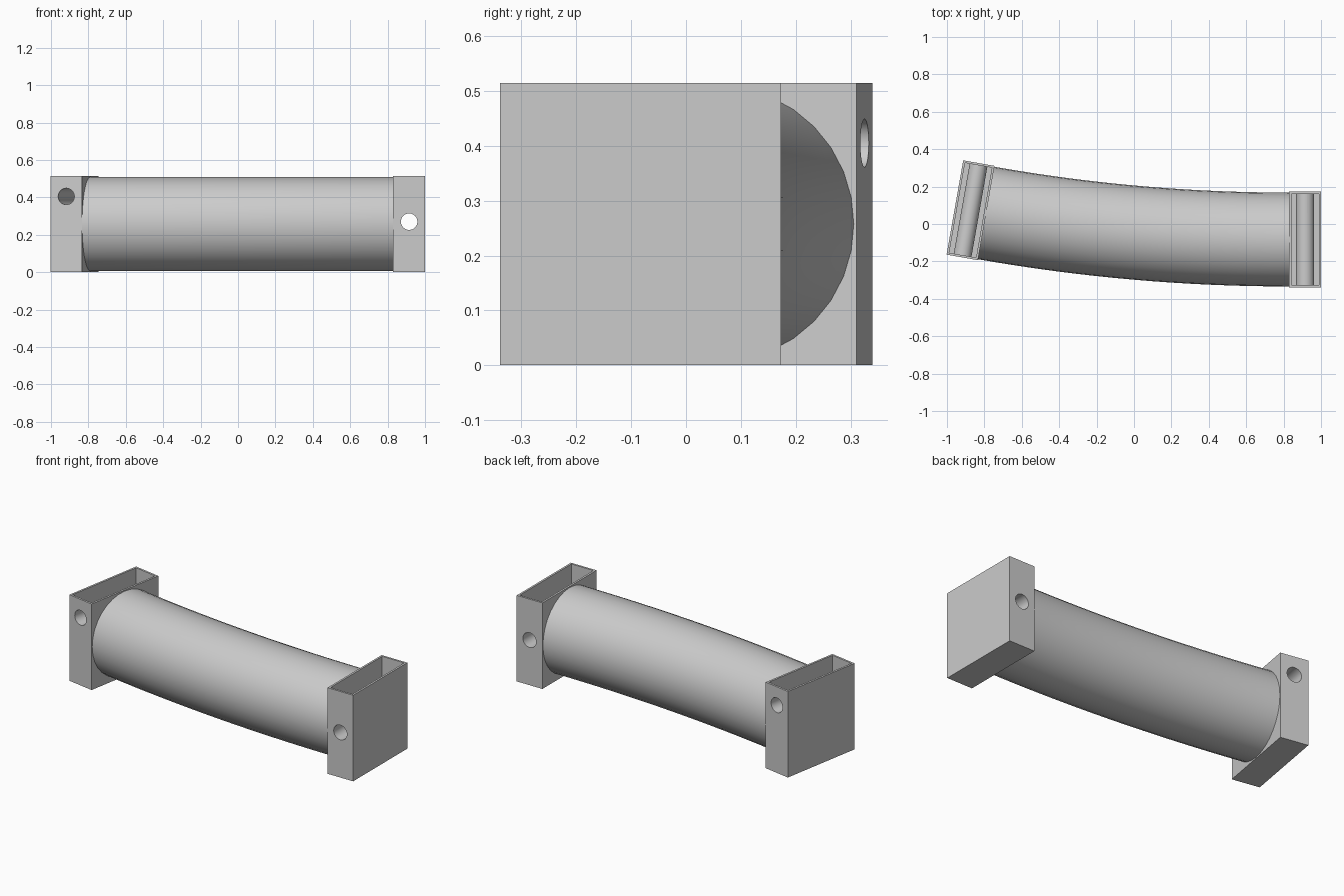
import bpy, bmesh, math
from mathutils import Matrix, Vector

if "Cube" in bpy.data.objects:
    bpy.data.objects.remove(bpy.data.objects["Cube"])

# Main dimensions
THICK, WIDTH, HEIGHT, WALL = 0.17, 0.512, 0.515, 0.012
TUBE_R, HOLE_R, SLEEVE_R = 0.251, 0.044, 0.048
BEND, BEND_R = math.radians(10), 9.33
START = Vector((0.83, -0.083, HEIGHT / 2))

grey = bpy.data.materials.new("plain grey")
grey.use_nodes = True
colour = (0.6, 0.6, 0.6, 1)
grey.diffuse_color = colour
grey.node_tree.nodes["Principled BSDF"].inputs["Base Color"].default_value = colour


def make(name, bm):
    bmesh.ops.recalc_face_normals(bm, faces=bm.faces)
    mesh = bpy.data.meshes.new(name)
    bm.to_mesh(mesh)
    bm.free()
    mesh.materials.append(grey)
    obj = bpy.data.objects.new(name, mesh)
    bpy.context.collection.objects.link(obj)
    return obj


def box(name, size, z):
    bm = bmesh.new()
    bmesh.ops.create_cube(bm, size=1, matrix=Matrix.Translation((0, 0, z)) @ Matrix.Diagonal((*size, 1)))
    return make(name, bm)


def rod(name, radius, length, z):
    bm = bmesh.new()
    place = Matrix.Translation((0, 0, z)) @ Matrix.Rotation(math.pi / 2, 4, "X")
    bmesh.ops.create_cone(bm, cap_ends=True, segments=32, radius1=radius, radius2=radius,
                          depth=length, matrix=place)
    return make(name, bm)


def combine(target, tool, operation):
    mod = target.modifiers.new("combine", "BOOLEAN")
    mod.operation, mod.solver, mod.object = operation, "EXACT", tool
    graph = bpy.context.evaluated_depsgraph_get()
    mesh = bpy.data.meshes.new_from_object(target.evaluated_get(graph))
    target.modifiers.clear()
    target.data = mesh
    bpy.data.objects.remove(tool)


def smooth(obj):
    bpy.ops.object.select_all(action="DESELECT")
    obj.select_set(True)
    bpy.context.view_layer.objects.active = obj
    bpy.ops.object.shade_smooth_by_angle(angle=math.radians(30))


def end_case(name, centre, angle, hole_z):
    """Open-topped case with a hollow sleeve crossing from front to back."""
    case = box(name, (THICK, WIDTH, HEIGHT), HEIGHT / 2)
    cavity = box("cavity", (THICK - 2 * WALL, WIDTH - 2 * WALL, HEIGHT), HEIGHT / 2 + WALL)
    combine(case, cavity, "DIFFERENCE")
    combine(case, rod("sleeve", SLEEVE_R, WIDTH - WALL, hole_z), "UNION")
    combine(case, rod("bore", HOLE_R, WIDTH + 0.1, hole_z), "DIFFERENCE")
    case.location = (centre.x, centre.y, 0)
    case.rotation_euler.z = angle
    smooth(case)


# Curved body: a circle swept along a shallow arc
bm = bmesh.new()
bmesh.ops.create_circle(bm, segments=32, radius=TUBE_R,
                        matrix=Matrix.Translation(START) @ Matrix.Rotation(math.pi / 2, 4, "Y"))
bmesh.ops.spin(bm, geom=bm.verts[:] + bm.edges[:], cent=START + Vector((0, BEND_R, 0)),
               axis=(0, 0, 1), angle=-BEND, steps=16)
smooth(make("curved_tube", bm))

# End cases, each square to its end of the arc
finish = START + BEND_R * Vector((-math.sin(BEND), 1 - math.cos(BEND), 0))
outward = Vector((-math.cos(BEND), math.sin(BEND), 0))
end_case("left_case", START + Vector((THICK / 2, 0, 0)), 0, 0.27)
end_case("right_case", finish + outward * THICK / 2, -BEND, 0.405)
